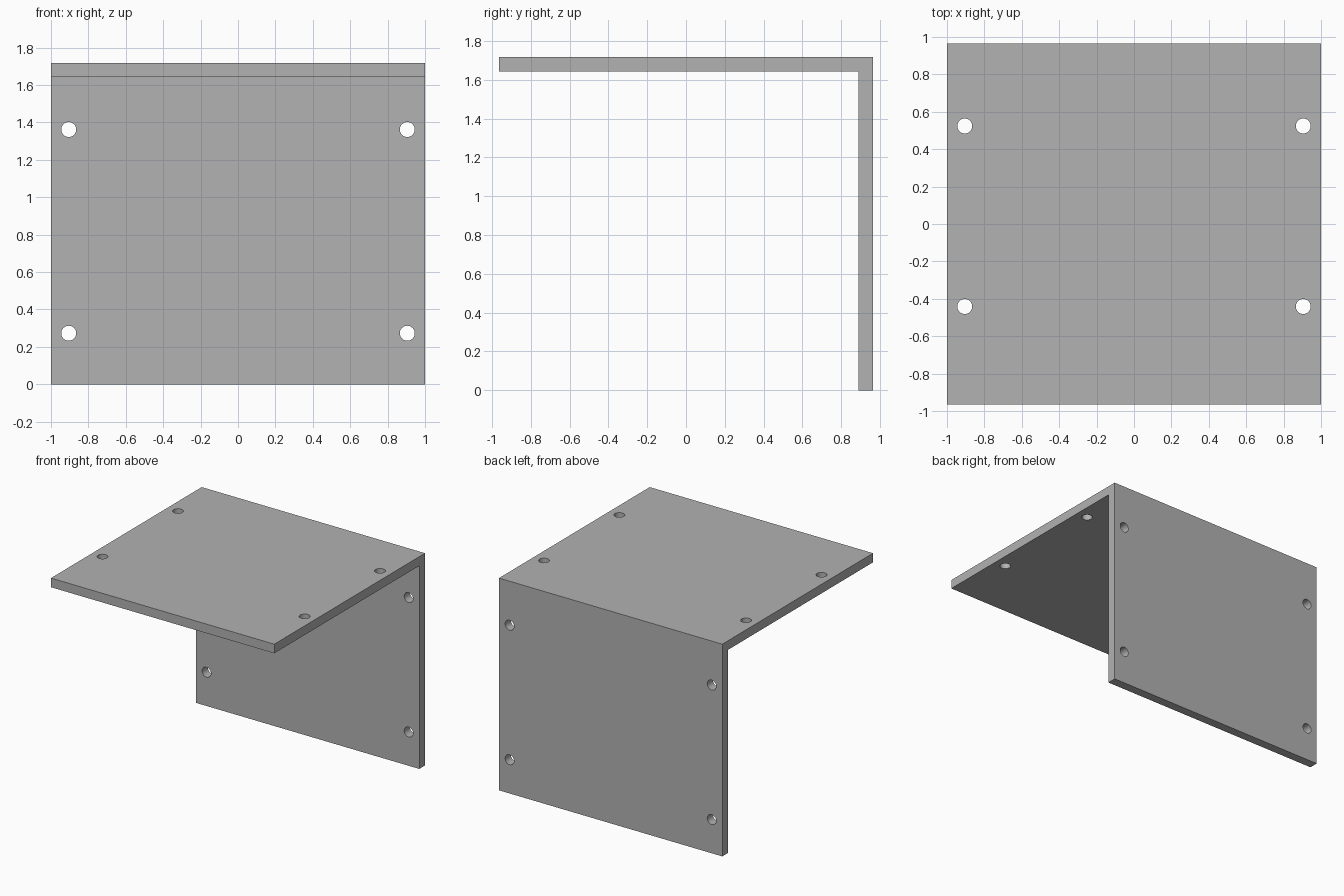
import bpy
import bmesh
from math import pi

if "Cube" in bpy.data.objects:
    bpy.data.objects.remove(bpy.data.objects["Cube"], do_unlink=True)

WIDTH, DEPTH, HEIGHT, THICK = 2.0, 1.928, 1.718, 0.074
HOLE_X, HOLE_R = 0.905, 0.04
BACK = DEPTH / 2

# Plain grey finish
grey = bpy.data.materials.new("plain_grey")
grey.use_nodes = True
colour = (0.445, 0.445, 0.445, 1)
grey.diffuse_color = colour
grey.node_tree.nodes["Principled BSDF"].inputs["Base Color"].default_value = colour

# Angle bracket: L-shaped profile extruded along x
profile = [(-BACK, HEIGHT), (-BACK, HEIGHT - THICK), (BACK - THICK, HEIGHT - THICK),
           (BACK - THICK, 0), (BACK, 0), (BACK, HEIGHT)]
bm = bmesh.new()
face = bm.faces.new([bm.verts.new((-WIDTH / 2, y, z)) for y, z in profile])
ext = bmesh.ops.extrude_face_region(bm, geom=[face])
moved = [v for v in ext["geom"] if isinstance(v, bmesh.types.BMVert)]
bmesh.ops.translate(bm, verts=moved, vec=(WIDTH, 0, 0))
bmesh.ops.recalc_face_normals(bm, faces=bm.faces)
mesh = bpy.data.meshes.new("angle_bracket")
bm.to_mesh(mesh)
bm.free()
bracket = bpy.data.objects.new("angle_bracket", mesh)
bpy.context.collection.objects.link(bracket)
mesh.materials.append(grey)


def drill(location, rotation=(0, 0, 0)):
    """Cut one round hole through a plate."""
    bpy.ops.mesh.primitive_cylinder_add(vertices=32, radius=HOLE_R, depth=THICK * 3,
                                        location=location, rotation=rotation)
    cutter = bpy.context.object
    cutter.name = "hole_cutter"
    cutter.hide_render = True
    cutter.data.materials.append(grey)
    mod = bracket.modifiers.new("hole", "BOOLEAN")
    mod.operation = "DIFFERENCE"
    mod.solver = "EXACT"
    mod.object = cutter
    bpy.ops.object.select_all(action="DESELECT")
    bpy.context.view_layer.objects.active = bracket
    bracket.select_set(True)
    bpy.ops.object.modifier_apply(modifier=mod.name)
    bpy.data.objects.remove(cutter, do_unlink=True)


# Screw holes: four in the shelf, four in the back plate
for x in (-HOLE_X, HOLE_X):
    for y in (-0.441, 0.524):
        drill((x, y, HEIGHT - THICK / 2))
    for z in (0.273, 1.362):
        drill((x, BACK - THICK / 2, z), (pi / 2, 0, 0))

bpy.ops.object.shade_smooth_by_angle()
